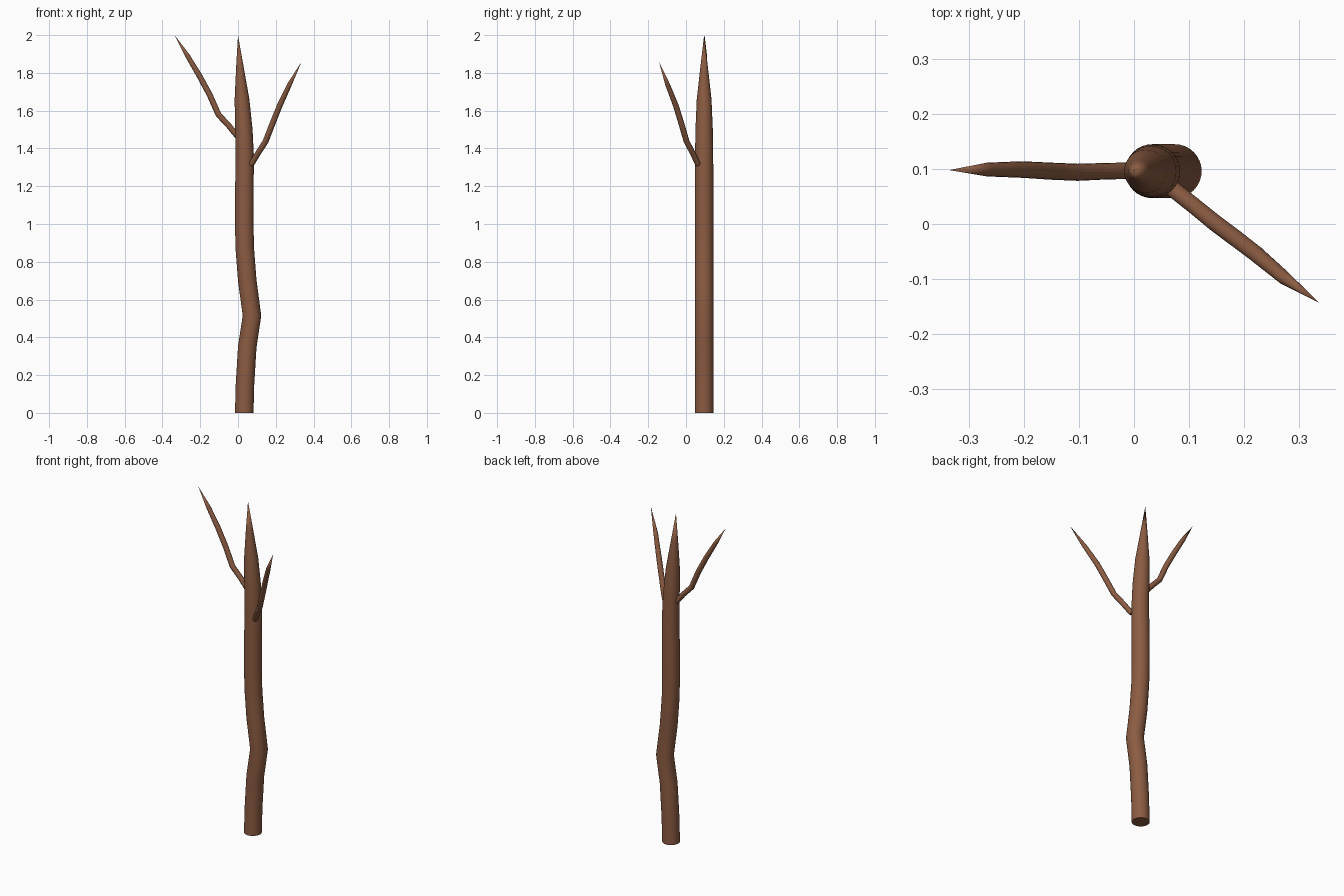
import bpy, bmesh, math
from mathutils import Vector

if "Cube" in bpy.data.objects:
    bpy.data.objects.remove(bpy.data.objects["Cube"])

bark = bpy.data.materials.new("brown_bark")
bark.diffuse_color = (0.26, 0.107, 0.055, 1)
bark.use_nodes = True
bark.node_tree.nodes["Principled BSDF"].inputs["Base Color"].default_value = bark.diffuse_color


def limb(name, path, sides):
    """Sweep a round section along (x, y, z, radius) points, ending in a pointed tip."""
    pts = [Vector(p[:3]) for p in path]
    bm = bmesh.new()
    rings = []
    for i, p in enumerate(pts[:-1]):
        d = (pts[i + 1] - p).normalized()
        if i:
            d = (d + (p - pts[i - 1]).normalized()).normalized()
        elif name == "trunk":
            d = Vector((0, 0, 1))
        u = Vector((0, 1, 0)).cross(d).normalized()
        v = d.cross(u)
        rings.append([bm.verts.new(p + path[i][3] * (u * math.cos(a) + v * math.sin(a)))
                      for a in (2 * math.pi * k / sides for k in range(sides))])
    tip = bm.verts.new(pts[-1])
    for k in range(sides):
        n = (k + 1) % sides
        for a, b in zip(rings, rings[1:]):
            bm.faces.new((a[k], a[n], b[n], b[k]))
        bm.faces.new((rings[-1][k], rings[-1][n], tip))
    bm.faces.new(rings[0])
    bmesh.ops.recalc_face_normals(bm, faces=bm.faces)
    me = bpy.data.meshes.new(name)
    bm.to_mesh(me)
    bm.free()
    me.materials.append(bark)
    ob = bpy.data.objects.new(name, me)
    bpy.context.collection.objects.link(ob)
    bpy.ops.object.select_all(action='DESELECT')
    ob.select_set(True)
    bpy.context.view_layer.objects.active = ob
    bpy.ops.object.shade_smooth_by_angle(angle=math.radians(40))


# Trunk with a kink at mid height and a long pointed top
Y = 0.096
limb("trunk", [(x, Y, z, r) for x, z, r in (
    (0.033, 0, .049), (0.037, 0.15, .049), (0.049, 0.35, .049), (0.074, 0.515, .049),
    (0.049, 0.7, .049), (0.036, 0.87, .049), (0.033, 1.0, .049), (0.034, 1.2, .049),
    (0.036, 1.36, .048), (0.031, 1.5, .046), (0.021, 1.66, .039), (0.010, 1.83, .02),
    (0, 2.0, 0))], 32)

# Left branch
limb("left_branch", [
    (0.0, .097, 1.46, .015), (-.05, .096, 1.522, .015), (-.103, .094, 1.578, .0155),
    (-.15, .096, 1.684, .0155), (-.204, .099, 1.784, .015), (-.267, .099, 1.89, .0125),
    (-.336, .098, 2.0, 0)], 16)

# Right branch, leaning forward
limb("right_branch", [
    (.070, .064, 1.315, .015), (.108, .034, 1.378, .015), (.146, .003, 1.437, .0155),
    (.182, -.024, 1.53, .0155), (.22, -.053, 1.625, .015), (.272, -.097, 1.737, .0125),
    (.336, -.143, 1.858, 0)], 16)
